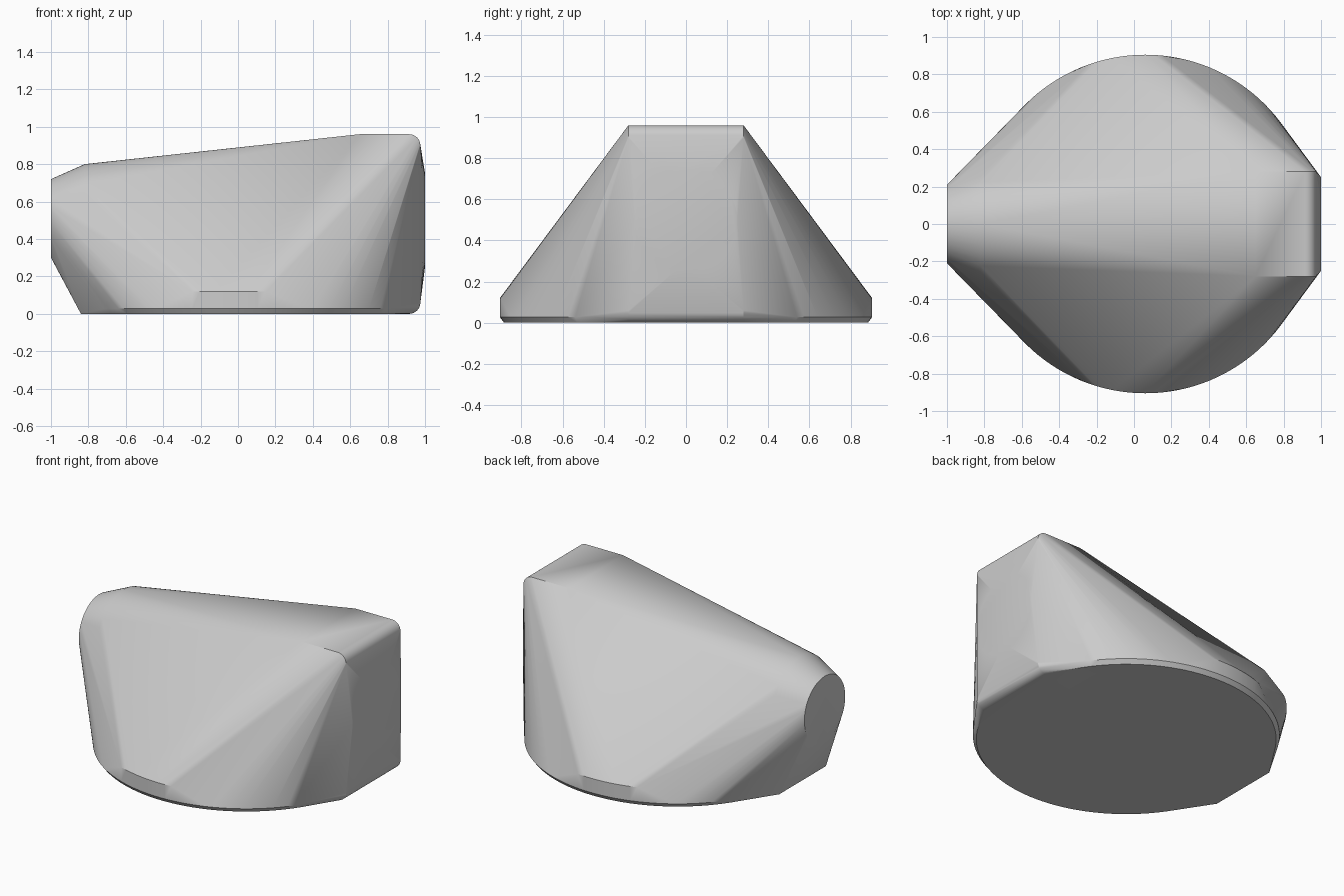
import bpy, bmesh
from math import sin, cos, pi, radians

cube = bpy.data.objects.get("Cube")
if cube:
    bpy.data.objects.remove(cube, do_unlink=True)

grey = bpy.data.materials.new("light_grey")
grey.use_nodes = True
colour = (0.6, 0.6, 0.6, 1)
grey.diffuse_color = colour
grey.node_tree.nodes["Principled BSDF"].inputs["Base Color"].default_value = colour

BASE_X = 0.06


def base_ring(radius, z, x_min=-1, x_max=1, count=128):
    """Horizontal ring around the base axis, kept between two x limits."""
    ring = [(BASE_X + radius * cos(2 * pi * i / count),
             radius * sin(2 * pi * i / count), z) for i in range(count)]
    return [p for p in ring if x_min <= p[0] <= x_max]


def end_ring(x, z, radius, count=64):
    """Upright ring facing along x."""
    return [(x, radius * sin(2 * pi * i / count), z + radius * cos(2 * pi * i / count))
            for i in range(count)]


points = []
# Round base with a small chamfer and a short upright rim on each side
points += base_ring(0.885, 0, -0.84, 0.92)
points += base_ring(0.905, 0.027, x_max=0.95)
points += base_ring(0.905, 0.12, -0.26, 0.15)

# Narrow round nose and the wide round boss on the tall end
points += end_ring(-1, 0.51, 0.21)
points += end_ring(-0.82, 0.51, 0.29)
points += end_ring(1, 0.5, 0.25)

# Straight parts mirrored left and right: nose foot, ridge start, rounded tall end
for side in (-1, 1):
    points += [(-0.84, side * 0.24, 0), (0.65, side * 0.28, 0.96)]
    for i in range(9):
        a = i * pi / 16
        x, rise = 0.915 + 0.06 * sin(a), 0.06 * cos(a)
        points += [(x, side * 0.28, 0.9 + rise), (x, side * 0.28, 0.06 - rise)]

# Skin all the rings and edges into one body
bm = bmesh.new()
for p in points:
    bm.verts.new(p)
hull = bmesh.ops.convex_hull(bm, input=bm.verts)
loose = {v for v in hull["geom_interior"] + hull["geom_unused"]
         if isinstance(v, bmesh.types.BMVert) and not v.link_faces}
bmesh.ops.delete(bm, geom=list(loose), context="VERTS")
bmesh.ops.dissolve_limit(bm, angle_limit=radians(0.5), verts=bm.verts, edges=bm.edges)
bmesh.ops.recalc_face_normals(bm, faces=bm.faces)

mesh = bpy.data.meshes.new("body")
bm.to_mesh(mesh)
bm.free()
mesh.materials.append(grey)
body = bpy.data.objects.new("body", mesh)
bpy.context.collection.objects.link(body)

bpy.ops.object.select_all(action="DESELECT")
bpy.context.view_layer.objects.active = body
body.select_set(True)
bpy.ops.object.shade_smooth_by_angle(angle=radians(30))
